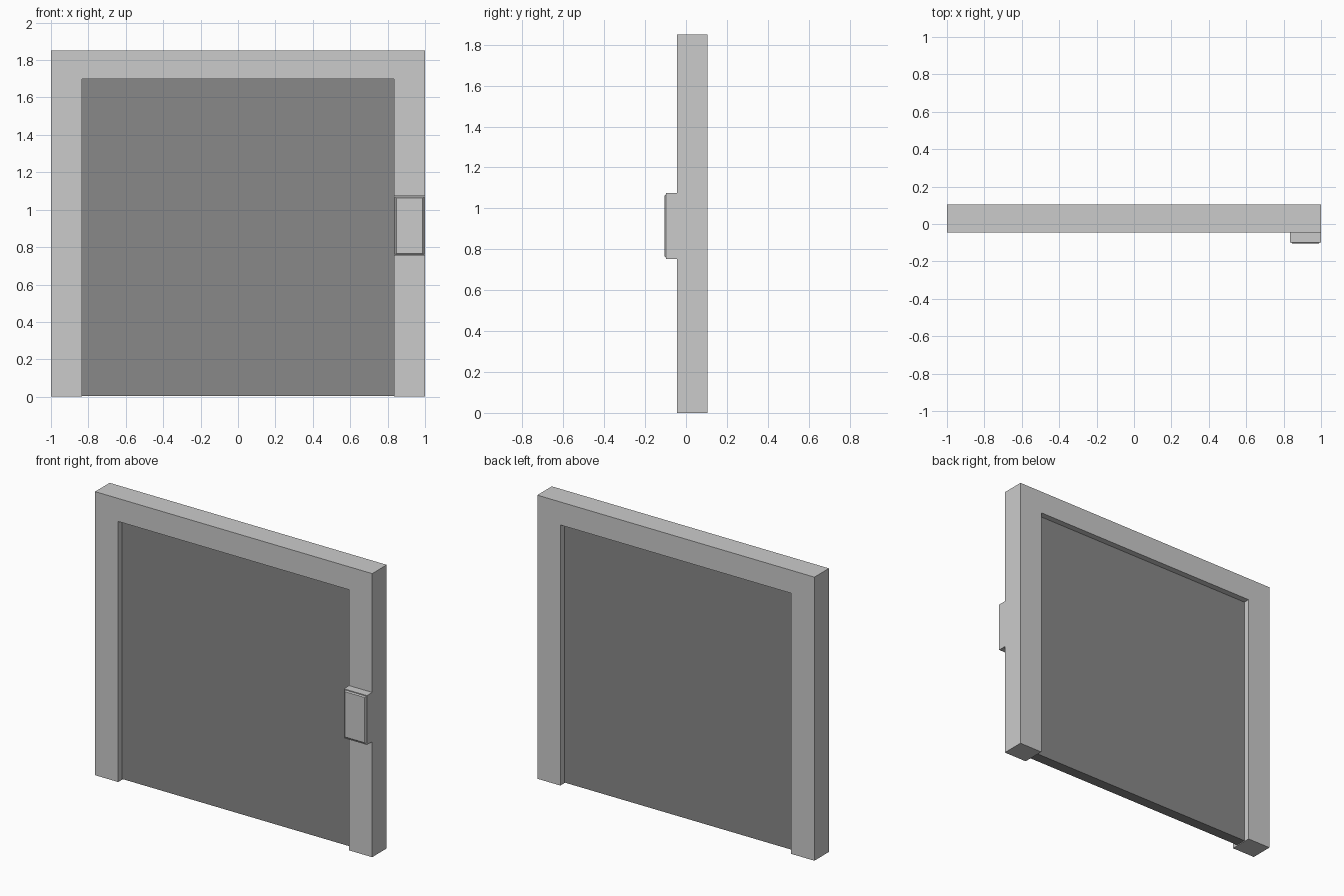
import bpy, bmesh

if "Cube" in bpy.data.objects:
    bpy.data.objects.remove(bpy.data.objects["Cube"])


def finish(name, bm, mat=None):
    bmesh.ops.recalc_face_normals(bm, faces=bm.faces)
    mesh = bpy.data.meshes.new(name)
    bm.to_mesh(mesh)
    bm.free()
    obj = bpy.data.objects.new(name, mesh)
    bpy.context.collection.objects.link(obj)
    if mat:
        mesh.materials.append(mat)
    return obj


def extrude_profile(points, y0, y1):
    """Extrude an x/z outline from y0 to y1; returns the bmesh and its front face."""
    bm = bmesh.new()
    front = bm.faces.new([bm.verts.new((x, y0, z)) for x, z in points])
    back = bmesh.ops.extrude_face_region(bm, geom=[front], use_keep_orig=True)
    for v in back["geom"]:
        if isinstance(v, bmesh.types.BMVert):
            v.co.y = y1
    bmesh.ops.recalc_face_normals(bm, faces=bm.faces)
    return bm, front


def rect(x0, x1, z0, z1):
    return [(x0, z0), (x1, z0), (x1, z1), (x0, z1)]


W, H = 0.833, 1.70   # opening half width and height

# Door frame: upside-down U
bm, _ = extrude_profile([(-1, 0), (-W, 0), (-W, H), (W, H), (W, 0),
                         (1, 0), (1, 1.85), (-1, 1.85)], -0.045, 0.105)
finish("door_frame", bm)

# Door panel, recessed on both sides
dark = bpy.data.materials.new("dark_grey")
dark.diffuse_color = (0.25, 0.25, 0.25, 1)
dark.use_nodes = True
dark.node_tree.nodes["Principled BSDF"].inputs["Base Color"].default_value = dark.diffuse_color
bm, _ = extrude_profile(rect(-W, W, 0.005, H), -0.005, 0.065)
finish("door_panel", bm, dark)

# Wall control box with a raised, bevelled pad
bm, front = extrude_profile(rect(W, 1.0, 0.753, 1.075), -0.099, -0.045)
bmesh.ops.inset_region(bm, faces=[front], thickness=0.009)
bmesh.ops.inset_region(bm, faces=[front], thickness=0.010)
for v in front.verts:
    v.co.y = -0.105
finish("control_box", bm)
